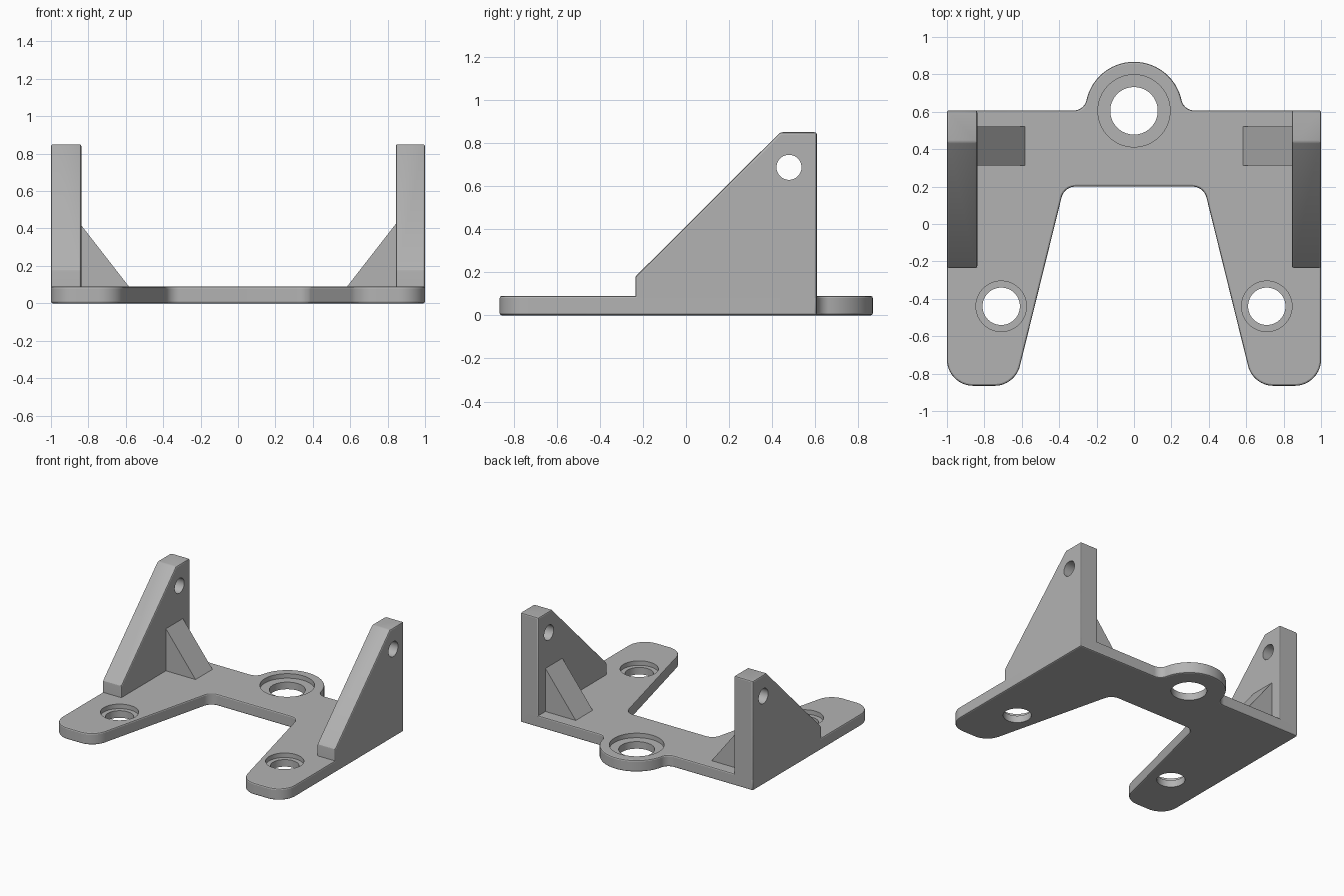
import bpy, bmesh
from math import sin, cos, pi, atan2, hypot, sqrt
from mathutils import Vector, Matrix

cube = bpy.data.objects.get("Cube")
if cube:
    bpy.data.objects.remove(cube, do_unlink=True)

grey = bpy.data.materials.new("matte grey")
grey.use_nodes = True
COLOUR = (0.45, 0.45, 0.45, 1)
grey.diffuse_color = COLOUR
grey.node_tree.nodes["Principled BSDF"].inputs["Base Color"].default_value = COLOUR

THICK = 0.09   # base plate thickness
BACK = 0.607   # rear edge of plate and uprights
SOFT = 0.01    # edge rounding


def arc(cx, cy, r, a, b, n=14):
    return [(cx + r * cos(a + (b - a) * i / n), cy + r * sin(a + (b - a) * i / n))
            for i in range(n + 1)]


def fillet(prev, corner, nxt, r):
    """Points of a rounded corner between two straight edges."""
    p = Vector(corner)
    u, v = (Vector(prev) - p).normalized(), (Vector(nxt) - p).normalized()
    half = u.angle(v) / 2
    c = p + (u + v).normalized() * r / sin(half)
    t = r * cos(half) / sin(half)
    s, e = p + u * t - c, p + v * t - c
    a = atan2(s.y, s.x)
    sweep = (atan2(e.y, e.x) - a + pi) % (2 * pi) - pi
    return arc(c.x, c.y, r, a, a + sweep)


def prism(name, points, direction, bevel_rule=None):
    """Extrude a 3D polygon, optionally rounding the sharp edges chosen by a rule."""
    bm = bmesh.new()
    face = bm.faces.new([bm.verts.new(p) for p in points])
    ext = bmesh.ops.extrude_face_region(bm, geom=[face], use_keep_orig=True)
    moved = [g for g in ext["geom"] if isinstance(g, bmesh.types.BMVert)]
    bmesh.ops.translate(bm, verts=moved, vec=direction)
    bmesh.ops.recalc_face_normals(bm, faces=bm.faces)
    if bevel_rule:
        edges = [e for e in bm.edges if e.calc_face_angle(0) > 0.5 and bevel_rule(e)]
        bmesh.ops.bevel(bm, geom=edges, offset=SOFT, segments=2, profile=0.5,
                        affect='EDGES', clamp_overlap=True)
    mesh = bpy.data.meshes.new(name)
    bm.to_mesh(mesh)
    bm.free()
    mesh.materials.append(grey)
    obj = bpy.data.objects.new(name, mesh)
    bpy.context.collection.objects.link(obj)
    return obj


def drill(obj, centre, r, depth, axis='Z'):
    """Cut a round hole."""
    turn = Matrix.Rotation(pi / 2, 4, 'Y') if axis == 'X' else Matrix()
    bm = bmesh.new()
    bmesh.ops.create_cone(bm, cap_ends=True, segments=64, radius1=r, radius2=r,
                          depth=depth, matrix=Matrix.Translation(centre) @ turn)
    mesh = bpy.data.meshes.new("hole_cutter")
    bm.to_mesh(mesh)
    bm.free()
    mesh.materials.append(grey)
    cutter = bpy.data.objects.new("hole_cutter", mesh)
    cutter.hide_render = True
    bpy.context.collection.objects.link(cutter)
    mod = obj.modifiers.new("hole", 'BOOLEAN')
    mod.operation, mod.solver, mod.object = 'DIFFERENCE', 'EXACT', cutter
    bpy.context.view_layer.objects.active = obj
    bpy.ops.object.modifier_apply(modifier=mod.name)
    bpy.data.objects.remove(cutter, do_unlink=True)


# Base plate outline: right half, then mirrored
notch, toe_in, toe_out, rear = (0.373, 0.2), (0.636, -0.865), (1, -0.865), (1, BACK)
half = fillet((0, 0.2), notch, toe_in, 0.077)
half += fillet(notch, toe_in, toe_out, 0.14)
half += fillet(toe_in, toe_out, rear, 0.14)
half.append(rear)
EAR, BLEND = 0.26, 0.07
bx = sqrt((EAR + BLEND) ** 2 - BLEND ** 2)
lean = atan2(BLEND, bx)
half += arc(bx, BACK + BLEND, BLEND, -pi / 2, lean - pi)
half += arc(0, BACK, EAR, lean, pi / 2, 24)[1:]
outline = half + [(-x, y) for x, y in reversed(half[:-1])]
plate = prism("base_plate", [(x, y, 0) for x, y in outline], (0, 0, THICK),
              lambda e: True)

# Counterbored holes in the plate
for x, y, r, wide in ((0, 0.605, 0.127, 0.193), (-0.71, -0.44, 0.1, 0.135),
                      (0.71, -0.44, 0.1, 0.135)):
    drill(plate, (x, y, 0), r, 0.5)
    drill(plate, (x, y, THICK + 0.1 - 0.035), wide, 0.2)
parts = [plate]

# Uprights with pivot holes, and their gussets
LOW = 0.03
profile = [(-0.235, LOW), (BACK, LOW), (BACK, 0.85), (0.438, 0.85), (-0.235, 0.18)]
for side, name, inner in ((1, "left", 0.844), (-1, "right", 0.838)):
    wall = prism(name + "_upright", [(side, y, z) for y, z in profile],
                 (side * (inner - 1), 0, 0),
                 lambda e: any(v.co.z > LOW + 0.01 for v in e.verts))
    drill(wall, (side * 0.92, 0.478, 0.687), 0.058, 0.5, 'X')
    tri = [(0.582, 0.088), (0.87, 0.088), (0.87, 0.458)]
    gusset = prism(name + "_gusset", [(side * x, 0.312, z) for x, z in tri],
                   (0, 0.208, 0))
    parts += [wall, gusset]

# Smooth the round walls, keep the flats crisp
bpy.ops.object.select_all(action='DESELECT')
for obj in parts:
    obj.select_set(True)
bpy.context.view_layer.objects.active = plate
bpy.ops.object.shade_smooth_by_angle(angle=0.35)
